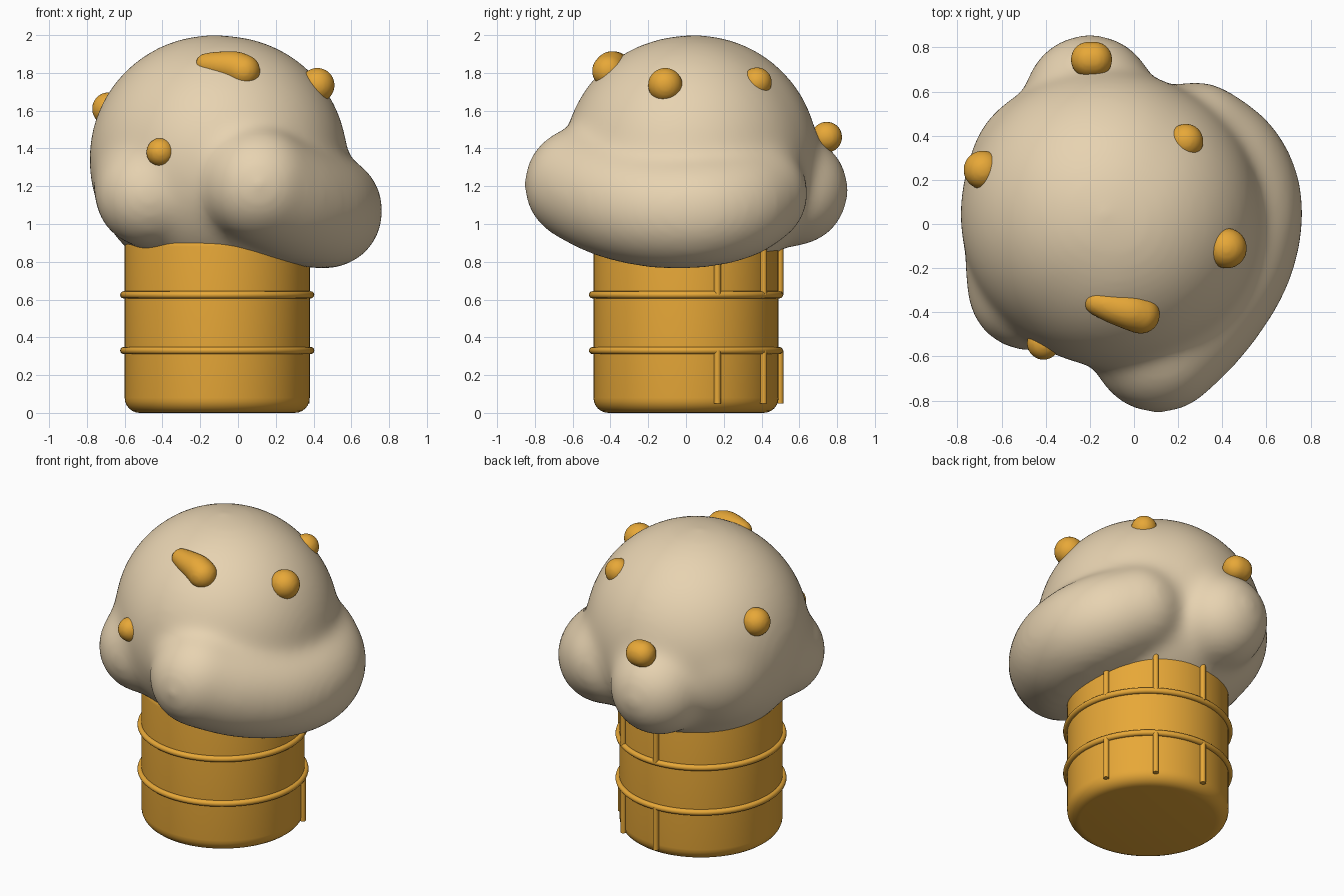
import bpy, bmesh, math
from mathutils import Vector, Matrix

if "Cube" in bpy.data.objects:
    bpy.data.objects.remove(bpy.data.objects["Cube"])


def material(name, rgb):
    m = bpy.data.materials.new(name)
    m.diffuse_color = (*rgb, 1)
    m.use_nodes = True
    m.node_tree.nodes["Principled BSDF"].inputs["Base Color"].default_value = m.diffuse_color
    return m


WAFER = material("golden wafer", (0.82, 0.40, 0.04))
CREAM = material("pale cream", (0.80, 0.65, 0.44))


def finish(bm, name, mat):
    """Turn a bmesh into a smooth shaded object."""
    bmesh.ops.recalc_face_normals(bm, faces=bm.faces)
    me = bpy.data.meshes.new(name)
    bm.to_mesh(me)
    bm.free()
    me.materials.append(mat)
    ob = bpy.data.objects.new(name, me)
    bpy.context.collection.objects.link(ob)
    bpy.ops.object.select_all(action='DESELECT')
    bpy.context.view_layer.objects.active = ob
    ob.select_set(True)
    bpy.ops.object.shade_smooth_by_angle(angle=math.radians(50))
    return ob


def lathe(name, profile, mat, closed=False, steps=96):
    """Spin a (radius, z) profile about the cup axis."""
    bm = bmesh.new()
    vs = [bm.verts.new((CX + r, 0, z)) for r, z in profile]
    edges = [bm.edges.new(p) for p in zip(vs, vs[1:])]
    if closed:
        edges.append(bm.edges.new((vs[-1], vs[0])))
    bmesh.ops.spin(bm, geom=vs + edges, cent=(CX, 0, 0), axis=(0, 0, 1),
                   angle=math.tau, steps=steps)
    bmesh.ops.remove_doubles(bm, verts=bm.verts, dist=1e-4)
    return finish(bm, name, mat)


def curve_through(pts, n=6):
    """Smooth (Catmull-Rom) path through 4D points."""
    out = [pts[0]]
    for i in range(len(pts) - 1):
        p0, p1, p2 = pts[max(i - 1, 0)], pts[i], pts[i + 1]
        p3 = pts[min(i + 2, len(pts) - 1)]
        for k in range(1, n + 1):
            t = k / n
            out.append((p1 * 2 + (p2 - p0) * t + (p0 * 2 - p1 * 5 + p2 * 4 - p3) * t ** 2
                        + (p1 * 3 - p0 - p2 * 3 + p3) * t ** 3) * 0.5)
    return out


def blob(name, chains, mat, voxel, smooth):
    """Fuse chains of (x, y, z, radius) balls into one soft lump."""
    bm = bmesh.new()
    for chain in chains:
        for p in curve_through([Vector(c) for c in chain]):
            bmesh.ops.create_icosphere(bm, subdivisions=4, radius=p[3],
                                       matrix=Matrix.Translation(p.to_3d()))
    ob = finish(bm, name, mat)
    rm = ob.modifiers.new("fuse", 'REMESH')
    rm.mode = 'VOXEL'
    rm.voxel_size = voxel
    rm.use_smooth_shade = True
    sm = ob.modifiers.new("soften", 'SMOOTH')
    sm.factor = 0.5
    sm.iterations = smooth
    bpy.ops.object.convert(target='MESH')
    return ob


CX, R = -0.11, 0.49

# Wafer cup with rounded rims
arc = [(math.sin(math.radians(a)), math.cos(math.radians(a))) for a in range(0, 91, 15)]
cup = [(0, 0)] + [(R - .08 + .08 * s, .08 - .08 * c) for s, c in arc]
cup += [(R - .05 + .05 * c, .88 + .05 * s) for c, s in reversed(arc)][::-1][::-1] + [(0, .93)]
cup = cup[:8] + sorted(cup[8:-1], key=lambda p: -p[0]) + cup[-1:]
lathe("wafer_cup", cup, WAFER)

# Two raised hoops
for name, z in (("lower_hoop", .33), ("upper_hoop", .625)):
    ring = [(R + .005 + .019 * math.cos(math.tau * i / 12),
             z + .019 * math.sin(math.tau * i / 12)) for i in range(12)]
    lathe(name, ring, WAFER, closed=True)

# Upright ribs at the back right, in two tiers
bm = bmesh.new()
for deg in (19.5, 55.5, 92):
    a = math.radians(deg)
    for z0, z1 in ((.05, .33), (.625, .88)):
        bmesh.ops.create_cone(
            bm, cap_ends=True, segments=12, radius1=.018, radius2=.018, depth=z1 - z0,
            matrix=Matrix.Translation((CX + .498 * math.cos(a), .498 * math.sin(a), (z0 + z1) / 2)))
finish(bm, "cup_ribs", WAFER)

# Ice cream: dome, sweeping fold, and side lobes
blob("ice_cream", [
    [(-.13, .045, 1.342, .662), (-.085, .015, 1.33, .67)],
    [(.11, -.55, 1.21, .31), (.27, -.38, 1.13, .315), (.415, -.16, 1.075, .31),
     (.465, .07, 1.07, .305), (.41, .25, 1.10, .295), (.28, .37, 1.16, .28)],
    [(-.47, -.29, 1.16, .29), (-.47, -.17, 1.21, .30), (-.43, 0, 1.30, .33)],
    [(-.25, -.28, 1.27, .325)],
    [(-.02, -.40, 1.32, .29)],
    [(-.32, .20, 1.27, .44)],
    [(-.20, .56, 1.18, .303), (-.19, .42, 1.25, .31)],
], CREAM, .022, 60)

# Nut pieces scattered on the ice cream
nuts = {
    "nut_left": [(-.685, .245, 1.61, .088)],
    "nut_back": [(-.205, .745, 1.46, .082), (-.18, .745, 1.46, .082)],
    "nut_back_right": [(.235, .375, 1.75, .08)],
    "nut_right": [(.42, -.11, 1.735, .092)],
    "nut_front_left": [(-.41, -.54, 1.38, .076)],
    "nut_front_long": [(-.165, -.355, 1.845, .06), (-.10, -.375, 1.84, .073),
                       (-.02, -.395, 1.83, .085), (.03, -.41, 1.81, .088)],
}
for name, chain in nuts.items():
    blob(name, [chain], WAFER, .012, 4)
